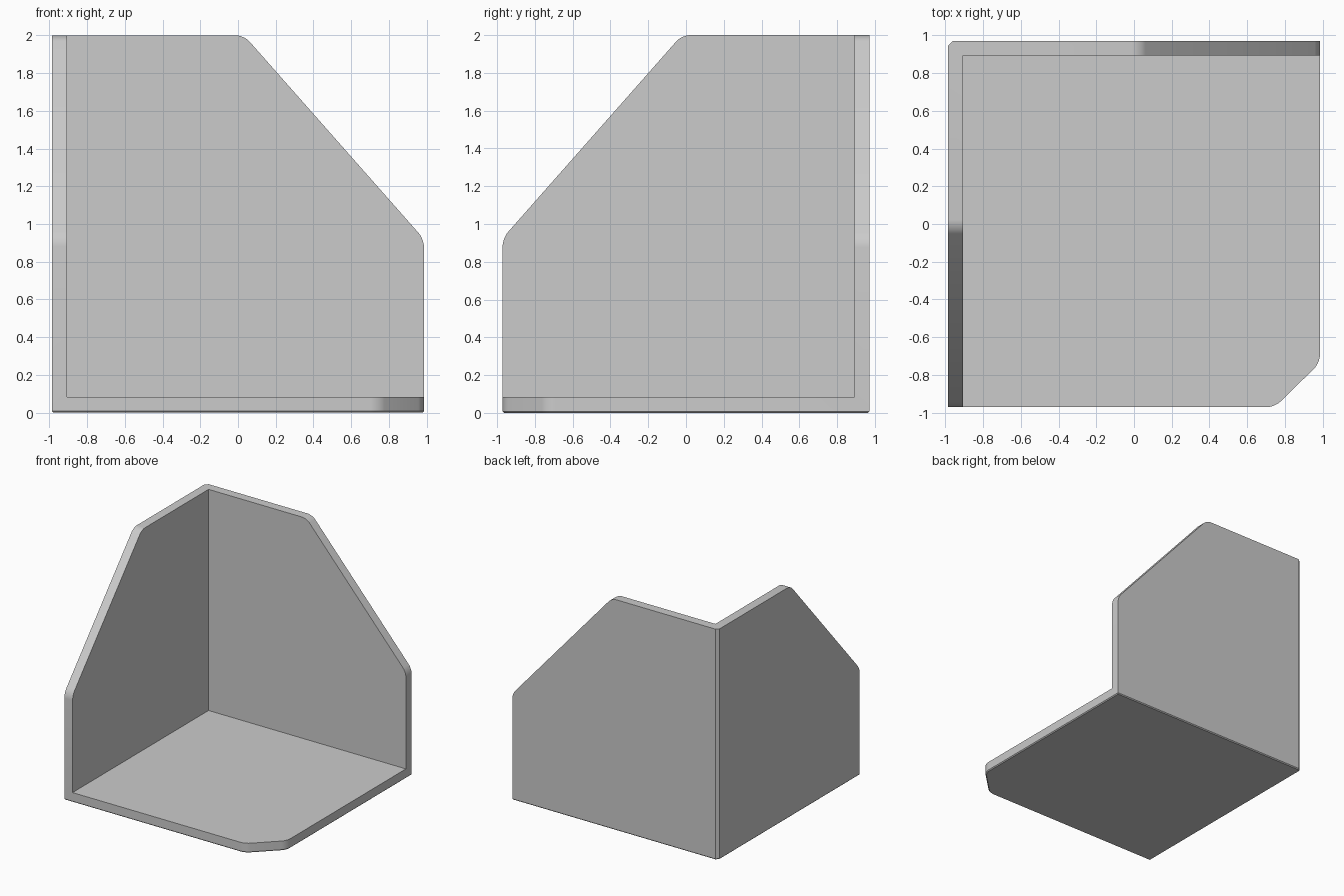
import bpy, bmesh
from mathutils import Vector

if "Cube" in bpy.data.objects:
    bpy.data.objects.remove(bpy.data.objects["Cube"])

X, Y, H = 0.986, 0.971, 2.0      # half width, half depth, height
T = 0.079                        # wall thickness
FLOOR = 0.083                    # floor thickness


def box(name, lo, hi):
    bm = bmesh.new()
    bmesh.ops.create_cube(bm, size=1)
    lo, hi = Vector(lo), Vector(hi)
    for v in bm.verts:
        v.co = Vector([(lo[i] + hi[i]) / 2 + v.co[i] * (hi[i] - lo[i]) for i in range(3)])
    return add(name, bm)


def add(name, bm):
    me = bpy.data.meshes.new(name)
    bm.to_mesh(me)
    bm.free()
    ob = bpy.data.objects.new(name, me)
    bpy.context.collection.objects.link(ob)
    return ob


def prism(name, tri, place, lo, hi):
    """Triangular prism; place(a, b, c) maps profile a, b and depth c to xyz."""
    bm = bmesh.new()
    rings = [[bm.verts.new(place(a, b, c)) for a, b in tri] for c in (lo, hi)]
    bm.faces.new(rings[0])
    bm.faces.new(rings[1])
    for i in range(3):
        j = (i + 1) % 3
        bm.faces.new((rings[0][i], rings[0][j], rings[1][j], rings[1][i]))
    bmesh.ops.recalc_face_normals(bm, faces=bm.faces)
    return add(name, bm)


def corner(p, q):
    """Triangle outside the cut line p-q, extended past both ends."""
    p, q = Vector(p), Vector(q)
    a, b = p + (p - q) * 0.4, q + (q - p) * 0.4
    return [a, b, (b.x, a.y)]


# Outer block, hollow and the three corner cutters
guard = box("corner_guard", (-X, -Y, 0), (X, Y, H))
cutters = [
    box("hollow_cutter", (-X + T, -3, FLOOR), (3, Y - T, 4)),
    prism("back_wall_cutter", corner((0.032, H), (X, 0.92)),
          lambda a, b, c: (a, c, b), 0.5, 1.5),
    prism("left_wall_cutter", corner((-0.022, H), (-Y, 0.925)),
          lambda a, b, c: (c, a, b), -1.5, -0.5),
    prism("floor_cutter", [(0.644, -1.071), (1.086, -0.638), (1.086, -1.071)],
          lambda a, b, c: (a, b, c), -0.5, 0.5),
]
bpy.context.view_layer.objects.active = guard
for c in cutters:
    m = guard.modifiers.new(c.name, 'BOOLEAN')
    m.operation, m.solver, m.object = 'DIFFERENCE', 'EXACT', c
    bpy.ops.object.modifier_apply(modifier=m.name)
for c in cutters:
    bpy.data.objects.remove(c)

bm = bmesh.new()
bm.from_mesh(guard.data)
bmesh.ops.dissolve_limit(bm, angle_limit=0.01, verts=bm.verts, edges=bm.edges)


def bevel(test, width, segments):
    edges = [e for e in bm.edges if test(e)]
    bmesh.ops.bevel(bm, geom=edges, offset=width, offset_type='OFFSET',
                    segments=segments, profile=0.5, affect='EDGES')


# Rounded corners on the cut outlines (the only edges as short as the walls)
bevel(lambda e: e.calc_length() < 0.09, 0.043, 5)
# Flat chamfer down the outer spine
bevel(lambda e: all(v.co.x < -X + 0.001 and v.co.y > Y - 0.001 for v in e.verts), 0.025, 1)
# Tiny chamfer around the underside
bevel(lambda e: all(v.co.z < 0.001 for v in e.verts), 0.008, 1)
bmesh.ops.recalc_face_normals(bm, faces=bm.faces)
bm.to_mesh(guard.data)
bm.free()

guard.select_set(True)
bpy.context.view_layer.objects.active = guard
bpy.ops.object.shade_smooth_by_angle(angle=0.5)
